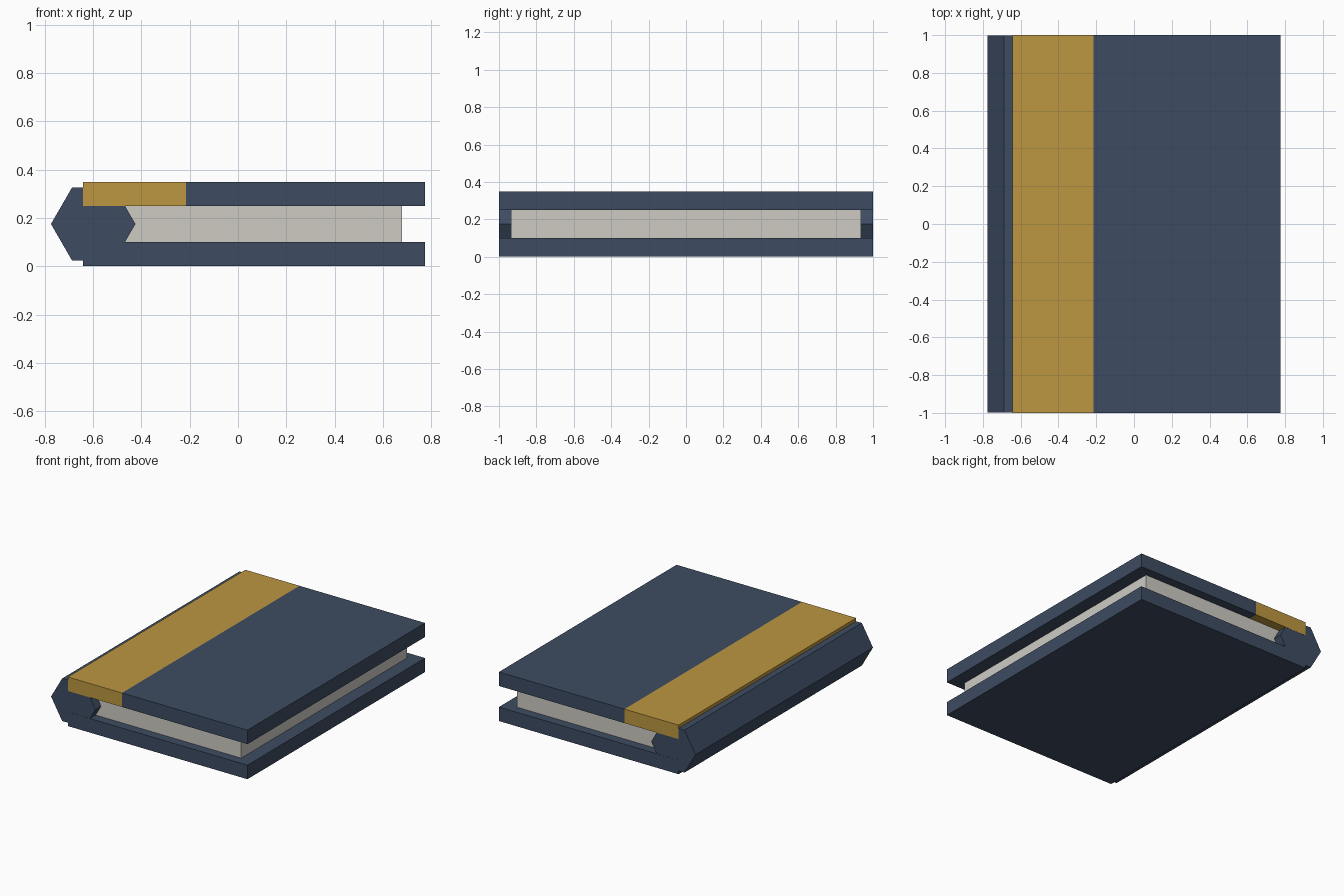
import bpy, bmesh, math
from mathutils import Vector

if "Cube" in bpy.data.objects:
    bpy.data.objects.remove(bpy.data.objects["Cube"])


def material(name, rgb):
    m = bpy.data.materials.new(name)
    m.diffuse_color = (*rgb, 1)
    m.use_nodes = True
    m.node_tree.nodes["Principled BSDF"].inputs["Base Color"].default_value = m.diffuse_color
    return m


navy = material("navy cover", (0.047, 0.072, 0.122))
gold = material("gold band", (0.51, 0.31, 0.053))
paper = material("paper", (0.62, 0.60, 0.55))


def finish(name, bm, *mats):
    mesh = bpy.data.meshes.new(name)
    bm.normal_update()
    bm.to_mesh(mesh)
    bm.free()
    for m in mats:
        mesh.materials.append(m)
    ob = bpy.data.objects.new(name, mesh)
    bpy.context.collection.objects.link(ob)
    return ob


def box(x0, x1, y, z0, z1):
    """Box symmetric in y, returned as a bmesh."""
    bm = bmesh.new()
    bmesh.ops.create_cube(bm, size=1)
    bmesh.ops.scale(bm, vec=(x1 - x0, 2 * y, z1 - z0), verts=bm.verts)
    bmesh.ops.translate(bm, vec=((x0 + x1) / 2, 0, (z0 + z1) / 2), verts=bm.verts)
    return bm


# Back cover board
finish("back_cover", box(-0.642, 0.775, 1, 0, 0.10), navy)

# Front cover board, cut so the strip beside the spine is gold
BAND = -0.215
bm = box(-0.642, 0.775, 1, 0.25, 0.35)
bmesh.ops.bisect_plane(bm, geom=bm.verts[:] + bm.edges[:] + bm.faces[:],
                       plane_co=(BAND, 0, 0), plane_no=(1, 0, 0))
for f in bm.faces:
    f.material_index = int(f.calc_center_median().x < BAND)
finish("front_cover", bm, navy, gold)

# Page block
finish("pages", box(-0.60, 0.68, 0.935, 0.10, 0.25), paper)

# Six-sided spine roll, a hair short so the gold band's ends stay clean
bm = bmesh.new()
ring = [bm.verts.new((-0.60 + 0.175 * math.cos(i * math.pi / 3), -0.999,
                      0.175 + 0.175 * math.sin(i * math.pi / 3))) for i in range(6)]
face = bm.faces.new(ring)
ext = bmesh.ops.extrude_face_region(bm, geom=[face], use_keep_orig=True)
bmesh.ops.translate(bm, vec=Vector((0, 1.998, 0)),
                    verts=[g for g in ext["geom"] if isinstance(g, bmesh.types.BMVert)])
bmesh.ops.recalc_face_normals(bm, faces=bm.faces)
finish("spine", bm, navy)
